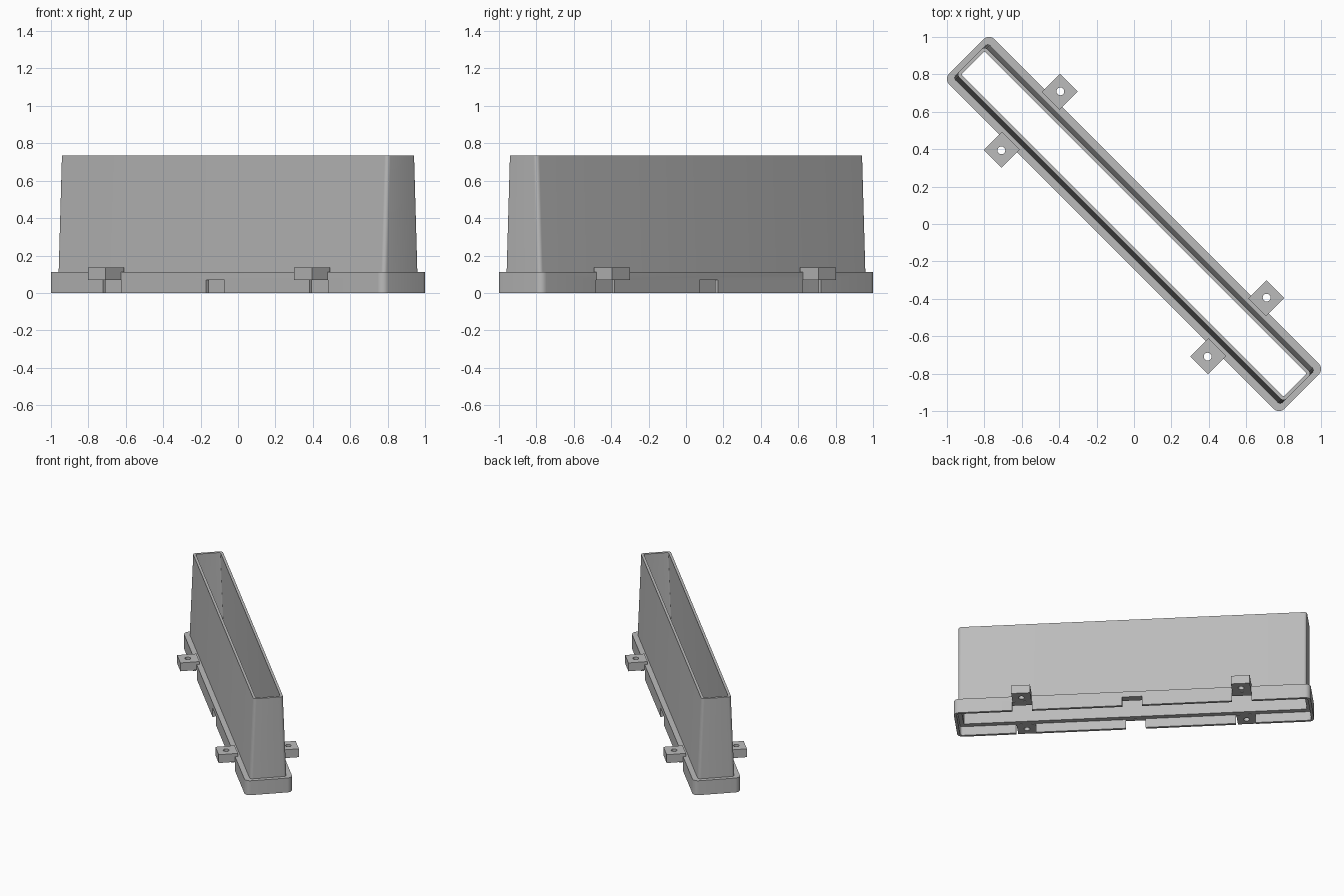
import bpy, bmesh, math
from mathutils import Matrix, Vector

if "Cube" in bpy.data.objects:
    bpy.data.objects.remove(bpy.data.objects["Cube"], do_unlink=True)

# The long axis of the part runs diagonally across the ground plane
TURN = Matrix.Rotation(math.radians(-45), 4, 'Z')
TAB_U = 0.78        # tab distance from the middle, along the length
SLOT_TOP = 0.07     # height of slots and of the pocket under the flange

grey = bpy.data.materials.new("plain grey")
grey.use_nodes = True
grey.diffuse_color = (0.5, 0.5, 0.5, 1)
grey.node_tree.nodes["Principled BSDF"].inputs["Base Color"].default_value = (0.5, 0.5, 0.5, 1)


def finish(bm, name):
    bmesh.ops.recalc_face_normals(bm, faces=bm.faces)
    bm.transform(TURN)
    mesh = bpy.data.meshes.new(name)
    bm.to_mesh(mesh)
    bm.free()
    mesh.materials.append(grey)
    obj = bpy.data.objects.new(name, mesh)
    bpy.context.collection.objects.link(obj)
    return obj


def box(name, u, v, z):
    """Box from (min, max) pairs along the length, width and height."""
    bm = bmesh.new()
    size = [b - a for a, b in (u, v, z)]
    mid = Vector([(a + b) / 2 for a, b in (u, v, z)])
    bmesh.ops.create_cube(bm, size=1, matrix=Matrix.Translation(mid) @ Matrix.Diagonal((*size, 1)))
    return finish(bm, name)


def cut(obj, cutter):
    mod = obj.modifiers.new("cut", 'BOOLEAN')
    mod.operation = 'DIFFERENCE'
    mod.solver = 'EXACT'
    mod.object = cutter
    bpy.context.view_layer.objects.active = obj
    bpy.ops.object.modifier_apply(modifier=mod.name)
    bpy.data.objects.remove(cutter, do_unlink=True)


def ring(bm, half_l, half_w, r, z, steps=6):
    """Rounded rectangle of vertices at one height."""
    verts = []
    for corner, (sx, sy) in enumerate(((1, 1), (-1, 1), (-1, -1), (1, -1))):
        for i in range(steps + 1):
            a = math.pi / 2 * (corner + i / steps)
            verts.append(bm.verts.new((sx * (half_l - r) + r * math.cos(a),
                                       sy * (half_w - r) + r * math.sin(a), z)))
    return verts


# Duct: skirt, flange, tapering wall, inner wall and pocket as one closed loft
sections = [
    (1.267, 0.171, 0.04, 0),
    (1.267, 0.171, 0.04, 0.112),
    (1.237, 0.132, 0.022, 0.112),
    (1.237, 0.107, 0.022, 0.735),
    (1.218, 0.088, 0.01, 0.735),
    (1.218, 0.113, 0.01, SLOT_TOP),
    (1.247, 0.151, 0.02, SLOT_TOP),
    (1.247, 0.151, 0.02, 0),
]
bm = bmesh.new()
rings = [ring(bm, *s) for s in sections]
for k, lower in enumerate(rings):
    upper = rings[(k + 1) % len(rings)]
    for i in range(len(lower)):
        j = (i + 1) % len(lower)
        bm.faces.new((lower[i], lower[j], upper[j], upper[i]))
duct = finish(bm, "duct_body")

# Slots through both long sides of the skirt
for u in (-TAB_U, 0, TAB_U):
    cut(duct, box("slot_cutter", (u - 0.07, u + 0.07), (-0.3, 0.3), (-0.05, SLOT_TOP - 0.001)))

# Four mounting tabs with screw holes
tabs = []
for side, side_name in ((-1, "front"), (1, "back")):
    for end, end_name in ((-1, "right"), (1, "left")):
        u = end * TAB_U
        v = sorted((side * 0.15, side * 0.288))
        tab = box(f"{side_name}_{end_name}_tab", (u - 0.067, u + 0.067), v, (SLOT_TOP, 0.135))
        hole = bmesh.new()
        bmesh.ops.create_cone(hole, cap_ends=True, segments=24, radius1=0.021, radius2=0.021,
                              depth=0.3, matrix=Matrix.Translation((u, side * 0.223, 0.1)))
        cut(tab, finish(hole, "hole_cutter"))
        tabs.append(tab)

# Smooth corners, sharp edges
bpy.ops.object.select_all(action='DESELECT')
for obj in [duct] + tabs:
    obj.select_set(True)
bpy.context.view_layer.objects.active = duct
bpy.ops.object.shade_smooth_by_angle(angle=math.radians(30))
